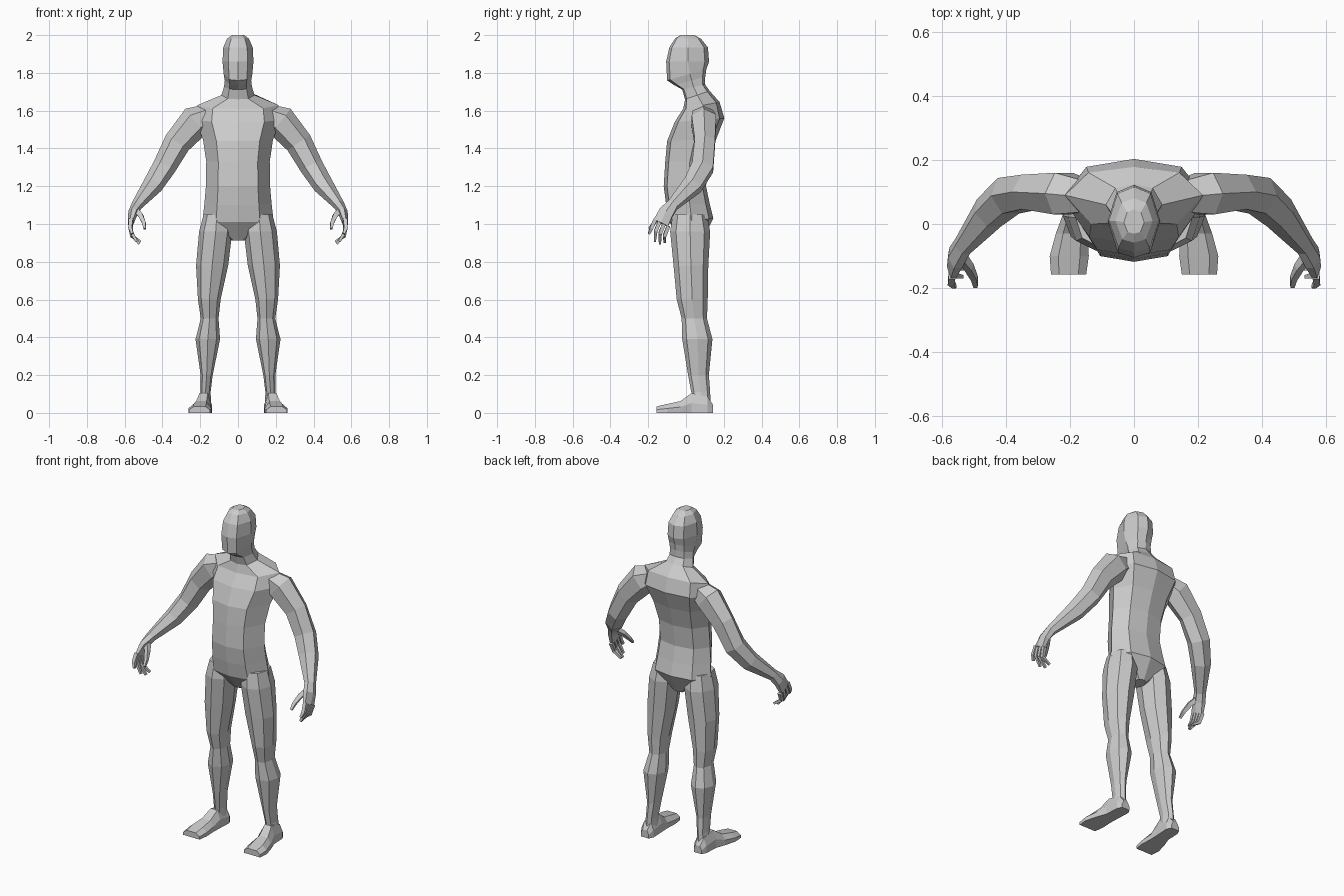
import bpy, bmesh, math
from mathutils import Vector


def loft(name, rings, mirror=True):
    """Skin a list of equal-sized point rings, cap both ends, mirror across x."""
    bm = bmesh.new()
    vs = [[bm.verts.new(p) for p in ring] for ring in rings]
    n = len(rings[0])
    for a, b in zip(vs, vs[1:]):
        for i in range(n):
            j = (i + 1) % n
            bm.faces.new((a[i], a[j], b[j], b[i]))
    bm.faces.new(vs[0][::-1])
    bm.faces.new(vs[-1])
    bmesh.ops.recalc_face_normals(bm, faces=bm.faces)
    mesh = bpy.data.meshes.new(name)
    bm.to_mesh(mesh)
    bm.free()
    ob = bpy.data.objects.new(name, mesh)
    bpy.context.collection.objects.link(ob)
    if mirror:
        ob.modifiers.new("Mirror", 'MIRROR')
    return ob


def body_ring(yf, yb, zf, zb, w, ys):
    """Symmetric 8-point ring: front, front side, side, back side, back."""
    half = [(0, yf), (w * .62, ys + (yf - ys) * .86), (w, ys),
            (w * .66, ys + (yb - ys) * .8), (0, yb)]
    pts = half + [(-x, y) for x, y in half[3:0:-1]]
    return [(x, y, zf + (zb - zf) * (y - yf) / (yb - yf)) for x, y in pts]


def tube(name, path, sides, phase=0.0):
    """Loft along (x, y, z, radius along y, radius across) stations."""
    pos = [Vector(p[:3]) for p in path]
    rings = []
    for i, p in enumerate(path):
        t = (pos[min(i + 1, len(pos) - 1)] - pos[max(i - 1, 0)]).normalized()
        v = t.cross(Vector((0, 1, 0))).normalized()
        u = v.cross(t)
        angs = [2 * math.pi * (k + phase) / sides for k in range(sides)]
        rings.append([pos[i] + u * p[3] * math.cos(a) + v * p[4] * math.sin(a)
                      for a in angs])
    return loft(name, rings)


# Torso, neck and head: front y, back y, front z, back z, half width, side y
torso = [
    (-.015, .085, .912, .912, .04, .035),
    (-.088, .145, 1.01, 1.03, .188, .03),
    (-.105, .125, 1.10, 1.11, .178, .02),
    (-.118, .106, 1.20, 1.20, .17, .01),
    (-.110, .122, 1.33, 1.33, .168, .02),
    (-.100, .160, 1.44, 1.45, .185, .045),
    (-.060, .203, 1.54, 1.56, .225, .08),
    (-.015, .178, 1.61, 1.645, .215, .09),
]
head = [
    (-.005, .125, 1.66, 1.705, .088, .06),
    (-.020, .100, 1.712, 1.74, .074, .04),
    (-.062, .102, 1.735, 1.78, .07, .03),
    (-.100, .108, 1.76, 1.82, .076, .02),
    (-.105, .122, 1.86, 1.86, .082, .01),
    (-.088, .116, 1.935, 1.935, .078, .01),
    (-.058, .080, 1.982, 1.98, .058, .01),
    (-.030, .045, 2.0, 2.0, .032, .005),
]
loft("torso_and_head", [body_ring(*r) for r in torso + head], mirror=False)

# Legs: centre x, centre y, z, half width, half depth
leg = [
    (.112, .020, 1.05, .070, .090),
    (.118, .022, .96, .088, .106),
    (.137, .026, .78, .085, .092),
    (.152, .033, .60, .060, .082),
    (.150, .044, .50, .047, .067),
    (.160, .060, .39, .065, .080),
    (.166, .066, .20, .032, .055),
    (.172, .078, .11, .027, .050),
    (.176, .078, .04, .034, .052),
]
loft("legs", [[(cx + rx * math.sin(k * math.pi / 4), cy - ry * math.cos(k * math.pi / 4), z)
               for k in range(8)] for cx, cy, z, rx, ry in leg])

# Feet: y, centre x, half width, height
foot = [
    (.142, .178, .026, .045),
    (.115, .178, .040, .085),
    (.030, .182, .040, .105),
    (-.030, .194, .050, .062),
    (-.100, .202, .061, .047),
    (-.157, .204, .055, .034),
]
loft("feet", [[(cx - w, y, 0), (cx + w, y, 0), (cx + w, y, h * .5),
               (cx + w * .55, y, h), (cx - w * .55, y, h), (cx - w, y, h * .5)]
              for y, cx, w, h in foot])

# Arms running into the palms
tube("arms", [
    (.140, .085, 1.585, .055, .055),
    (.222, .095, 1.545, .075, .086),
    (.322, .100, 1.430, .062, .072),
    (.392, .088, 1.300, .066, .062),
    (.452, .035, 1.205, .058, .054),
    (.535, -.070, 1.100, .034, .030),
    (.556, -.105, 1.060, .045, .026),
    (.568, -.133, 1.005, .048, .016),
], 6, .5)

# Fingers: knuckles in a slanted row, curling towards the body
tips = [(.560, -.196, .948), (.537, -.165, .908), (.522, -.138, .895), (.515, -.112, .905)]
for i, tip in enumerate(tips):
    base = (.568, -.162 + .023 * i, 1.025 - .012 * i)
    mid = (.571 - .003 * i, -.183 + .023 * i, .978 - .014 * i)
    tube(f"finger_{i + 1}", [(*base, .014, .015), (*mid, .013, .014), (*tip, .008, .009)], 4, .5)

# Thumbs
tube("thumbs", [
    (.545, -.095, 1.080, .022, .020),
    (.515, -.135, 1.045, .017, .018),
    (.498, -.170, 1.005, .012, .014),
    (.494, -.195, .975, .008, .009),
], 4, .5)
